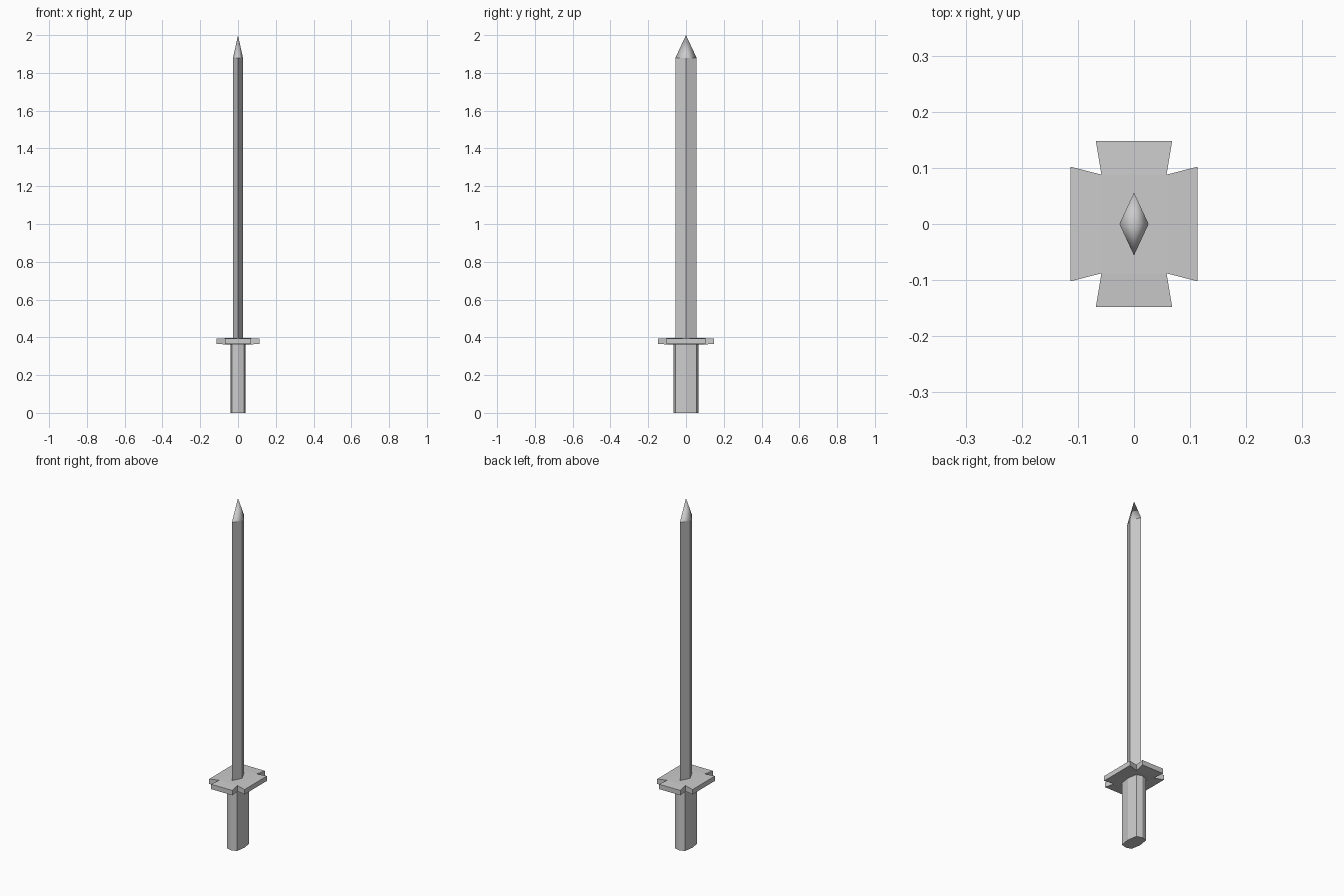
import bpy, bmesh

if "Cube" in bpy.data.objects:
    bpy.data.objects.remove(bpy.data.objects["Cube"])


def make_object(name, bm):
    bmesh.ops.recalc_face_normals(bm, faces=bm.faces)
    mesh = bpy.data.meshes.new(name)
    bm.to_mesh(mesh)
    bm.free()
    obj = bpy.data.objects.new(name, mesh)
    bpy.context.collection.objects.link(obj)
    return obj


def ring(bm, outline, z):
    return [bm.verts.new((x, y, z)) for x, y in outline]


def bridge(bm, low, high):
    n = len(low)
    return [bm.faces.new((low[i], low[(i + 1) % n], high[(i + 1) % n], high[i]))
            for i in range(n)]


# Grip: flattened eight-sided prism
bm = bmesh.new()
section = [(0.041, 0), (0.032, 0.056), (0, 0.066), (-0.032, 0.056),
           (-0.041, 0), (-0.032, -0.056), (0, -0.066), (0.032, -0.056)]
bottom, top = ring(bm, section, 0), ring(bm, section, 0.368)
bridge(bm, bottom, top)
bm.faces.new(bottom)
bm.faces.new(top)
make_object("grip", bm)

# Guard: cross-shaped plate, arms flaring outward and thinning slightly
inner, side, end = (0.058, 0.088), (0.113, 0.102), (0.068, 0.148)
corners = [(1, 1), (-1, 1), (-1, -1), (1, -1)]
outline = []
for sx, sy in corners:
    pts = [side, inner, end] if sx * sy > 0 else [end, inner, side]
    outline += [(x * sx, y * sy) for x, y in pts]
bm = bmesh.new()
layers = []
for direction in (-1, 1):
    verts = ring(bm, outline, 0.379)
    for i, v in enumerate(verts):
        v.co.z += direction * (0.017 if i % 3 == 1 else 0.014)
    bm.faces.new(verts[1::3])
    for k in range(4):
        i = 3 * k + 1
        bm.faces.new([verts[(i + j) % 12] for j in range(4)])
    layers.append(verts)
bridge(bm, *layers)
make_object("guard", bm)

# Blade: diamond section with a softly shaded point
bm = bmesh.new()
diamond = [(0.026, 0), (0, 0.056), (-0.026, 0), (0, -0.056)]
base, shoulder = ring(bm, diamond, 0.385), ring(bm, diamond, 1.88)
bm.faces.new(base)
bridge(bm, base, shoulder)
tip = bm.verts.new((0, 0, 2.0))
for i in range(4):
    face = bm.faces.new((shoulder[i], shoulder[(i + 1) % 4], tip))
    face.smooth = True
    bm.edges.get((shoulder[i], shoulder[(i + 1) % 4])).smooth = False
make_object("blade", bm)
